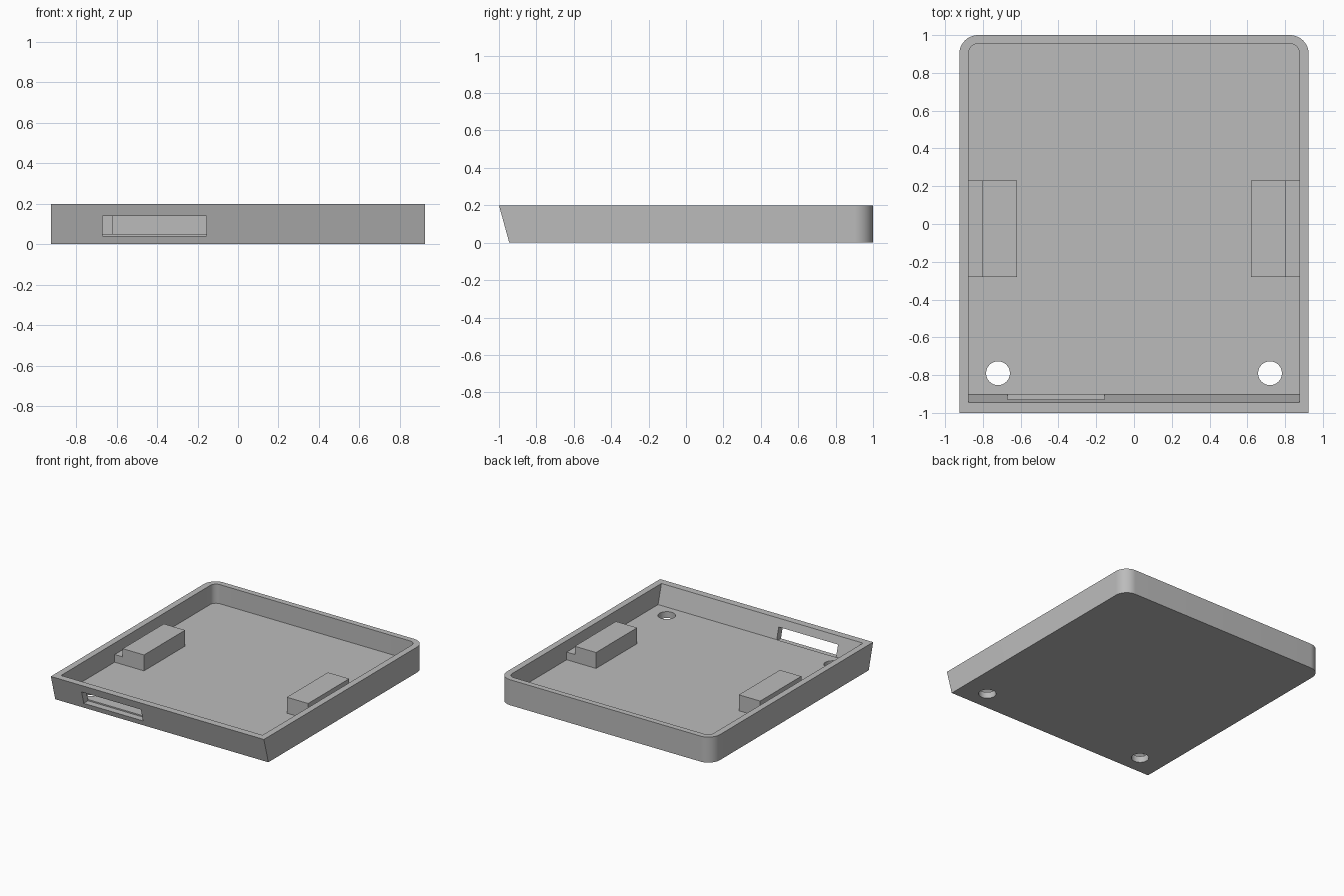
import bpy, bmesh
from math import sin, cos, pi, radians

cube = bpy.data.objects.get("Cube")
if cube:
    bpy.data.objects.remove(cube, do_unlink=True)

HEIGHT, FLOOR, SLANT = 0.2, 0.05, 0.275

grey = bpy.data.materials.new("plain grey")
grey.use_nodes = True
color = (0.5, 0.5, 0.5, 1)
grey.diffuse_color = color
grey.node_tree.nodes["Principled BSDF"].inputs["Base Color"].default_value = color


def extrude(name, outline, depth, place):
    """Extrude a 2D outline; place(u, v, w) gives the 3D position."""
    bm = bmesh.new()
    ends = [[bm.verts.new(place(u, v, w)) for u, v in outline] for w in depth]
    for ring in ends:
        bm.faces.new(ring)
    for i in range(len(outline)):
        j = (i + 1) % len(outline)
        bm.faces.new((ends[0][i], ends[0][j], ends[1][j], ends[1][i]))
    bmesh.ops.recalc_face_normals(bm, faces=bm.faces)
    mesh = bpy.data.meshes.new(name)
    bm.to_mesh(mesh)
    bm.free()
    mesh.materials.append(grey)
    obj = bpy.data.objects.new(name, mesh)
    bpy.context.collection.objects.link(obj)
    return obj


def tray_solid(name, half_width, front, back, radius, bottom, top):
    """Slab with rounded back corners and a front face leaning outward."""
    outline = [(-half_width, front), (half_width, front)]
    for side, start in ((1, 0), (-1, pi / 2)):
        for k in range(17):
            a = start + k * pi / 32
            outline.append((side * (half_width - radius) + radius * cos(a),
                            back - radius + radius * sin(a)))

    def lean(x, y, z):
        return (x, y + (HEIGHT - z) * SLANT if y == front else y, z)
    return extrude(name, outline, (bottom, top), lean)


def upright(x, y, z):
    return (x, y, z)


def cut(body, cutter):
    mod = body.modifiers.new("cut", "BOOLEAN")
    mod.operation = "DIFFERENCE"
    mod.solver = "EXACT"
    mod.object = cutter
    bpy.context.view_layer.objects.active = body
    bpy.ops.object.modifier_apply(modifier=mod.name)
    bpy.data.objects.remove(cutter, do_unlink=True)


# Tray shell, hollowed from above
tray = tray_solid("tray_shell", 0.925, -1.0, 1.0, 0.1, 0, HEIGHT)
# The cavity cutter stops above the rim and keeps the same lean
cut(tray, tray_solid("cavity", 0.875, -0.945, 0.955, 0.05, FLOOR, HEIGHT + 0.1))

# Two round holes through the floor
for side in (-1, 1):
    circle = [(side * 0.72 + 0.063 * cos(k * pi / 24),
               -0.79 + 0.063 * sin(k * pi / 24)) for k in range(48)]
    cut(tray, extrude("hole", circle, (-0.1, 0.12), upright))

# Slot through the front wall
slot = [(-0.67, -1.1), (-0.155, -1.1), (-0.155, -0.903), (-0.67, -0.903)]
cut(tray, extrude("slot", slot, (0.04, 0.14), upright))

# Stepped support blocks along both side walls
step = [(0.885, 0.04), (0.62, 0.04), (0.62, 0.175),
        (0.805, 0.175), (0.805, 0.11), (0.885, 0.11)]
for label, side in (("left", 1), ("right", -1)):
    extrude(label + "_support_block", step, (-0.28, 0.23),
            lambda u, v, w: (side * u, w, v))

# Smooth the rounded corners and holes, keep the edges sharp
bpy.ops.object.select_all(action="DESELECT")
tray.select_set(True)
bpy.context.view_layer.objects.active = tray
bpy.ops.object.shade_smooth_by_angle(angle=radians(30))
